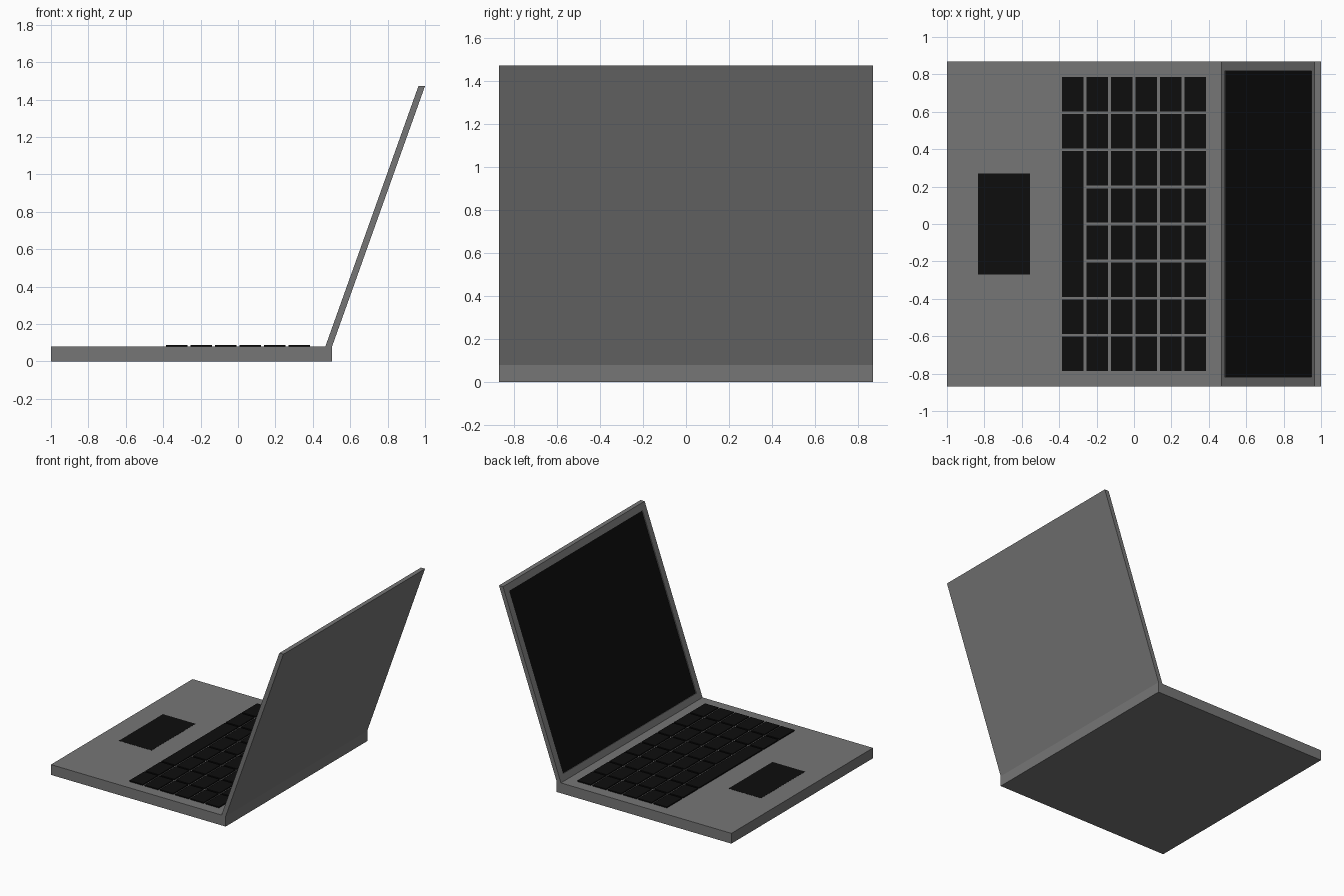
import bpy, bmesh
from mathutils import Vector

if "Cube" in bpy.data.objects:
    bpy.data.objects.remove(bpy.data.objects["Cube"])

def material(name, v):
    m = bpy.data.materials.new(name)
    m.diffuse_color = (v, v, v, 1)
    m.use_nodes = True
    m.node_tree.nodes["Principled BSDF"].inputs["Base Color"].default_value = m.diffuse_color
    return m

GREY = material("casing_grey", 0.18)
BLACK = material("glossy_black", 0.004)

def finish(bm, name, *mats):
    me = bpy.data.meshes.new(name)
    bm.to_mesh(me)
    bm.free()
    for m in mats:
        me.materials.append(m)
    ob = bpy.data.objects.new(name, me)
    bpy.context.collection.objects.link(ob)
    return ob

def box(name, x0, x1, y0, y1, z0, z1, mat):
    bm = bmesh.new()
    bmesh.ops.create_cube(bm, size=1)
    for v in bm.verts:
        v.co = Vector((x0 + (v.co.x + .5) * (x1 - x0),
                       y0 + (v.co.y + .5) * (y1 - y0),
                       z0 + (v.co.z + .5) * (z1 - z0)))
    return finish(bm, name, mat)

HALF = 0.87    # half depth in y
TOP = 0.08     # top of the base

# Base slab and touchpad
box("base", -1, 0.503, -HALF, HALF, 0, TOP, GREY)
box("touchpad", -0.835, -0.555, -0.27, 0.27, TOP - 0.01, TOP + 0.001, BLACK)

# Lid: slanted profile pulled along y, inner face inset and recessed for the display
bm = bmesh.new()
profile = [(0.467, TOP), (0.503, TOP), (1.0, 1.473), (0.965, 1.473)]
face = bm.faces.new([bm.verts.new((x, -HALF, z)) for x, z in profile])
ext = bmesh.ops.extrude_face_region(bm, geom=[face])
bmesh.ops.translate(bm, vec=(0, 2 * HALF, 0),
                    verts=[g for g in ext["geom"] if isinstance(g, bmesh.types.BMVert)])
bmesh.ops.recalc_face_normals(bm, faces=bm.faces[:])
screen = min(bm.faces, key=lambda f: f.normal.x)
bmesh.ops.inset_region(bm, faces=[screen], thickness=0.072)
bmesh.ops.inset_region(bm, faces=[screen], thickness=0.0005, depth=-0.006)
screen.material_index = 1
finish(bm, "lid_with_display", GREY, BLACK)

# Keyboard: 6 x 8 grid, the column nearest the user has a long space bar
PX, PY, GX, GY = 0.131, 0.198, 0.015, 0.014
X0, Y0 = -3 * PX, -4 * PY

def key(name, col, row, span=1):
    box(name, X0 + col * PX + GX / 2, X0 + (col + 1) * PX - GX / 2,
        Y0 + row * PY + GY / 2, Y0 + (row + span) * PY - GY / 2,
        TOP - 0.002, TOP + 0.008, BLACK)

for col in range(6):
    for row in range(8):
        if col == 0 and 2 <= row <= 5:
            continue
        key(f"key_{col}_{row}", col, row)
key("space_bar", 0, 2, 4)
